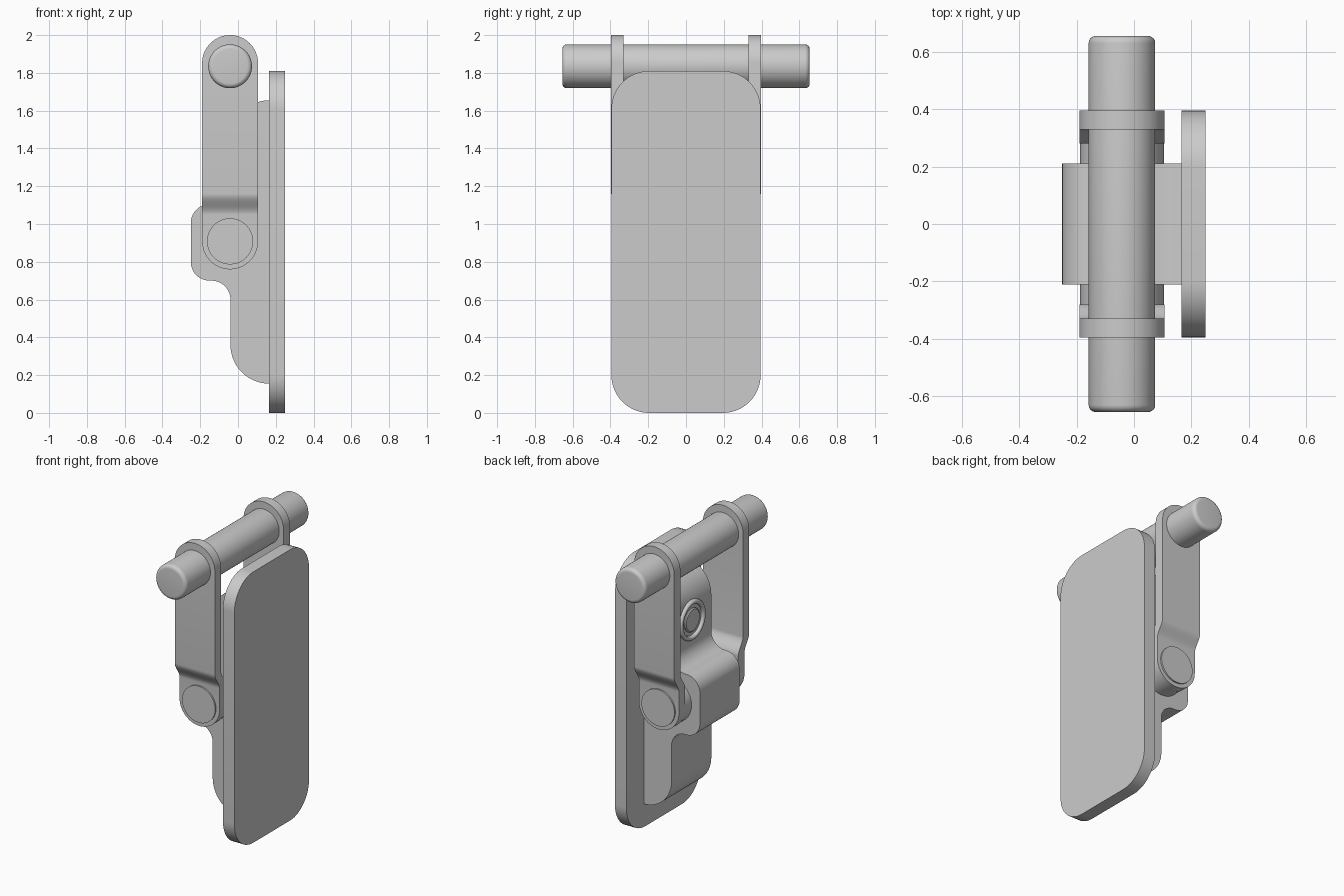
import bpy, bmesh
from math import sin, cos, pi, radians

if "Cube" in bpy.data.objects:
    bpy.data.objects.remove(bpy.data.objects["Cube"])

AX = -0.042          # x of the rod and pivot axes


def arc(cx, cy, r, a0, a1, n=14):
    return [(cx + r * cos(radians(a0 + (a1 - a0) * i / n)),
             cy + r * sin(radians(a0 + (a1 - a0) * i / n))) for i in range(n + 1)]


def finish(name, bm):
    bmesh.ops.remove_doubles(bm, verts=bm.verts, dist=1e-5)
    bmesh.ops.recalc_face_normals(bm, faces=bm.faces)
    me = bpy.data.meshes.new(name)
    bm.to_mesh(me)
    bm.free()
    ob = bpy.data.objects.new(name, me)
    bpy.context.collection.objects.link(ob)
    smooth(ob)
    return ob


def smooth(ob):
    bpy.ops.object.select_all(action='DESELECT')
    ob.select_set(True)
    bpy.context.view_layer.objects.active = ob
    bpy.ops.object.shade_smooth_by_angle(angle=radians(32))


def prism(name, profile, place, vec):
    bm = bmesh.new()
    f = bm.faces.new([bm.verts.new(place(a, b)) for a, b in profile])
    ext = bmesh.ops.extrude_face_region(bm, geom=[f], use_keep_orig=True)
    bmesh.ops.translate(bm, vec=vec,
                        verts=[g for g in ext['geom'] if isinstance(g, bmesh.types.BMVert)])
    return finish(name, bm)


def lathe(name, profile, origin, axis, n=64):
    """Revolve (radius, offset) points about the y or x axis through origin."""
    bm = bmesh.new()
    rings = []
    for r, h in profile:
        ring = []
        for i in range(n):
            u, v = r * cos(2 * pi * i / n), r * sin(2 * pi * i / n)
            p = (u, h, v) if axis == 'y' else (h, u, v)
            ring.append(bm.verts.new([p[k] + origin[k] for k in range(3)]))
        rings.append(ring)
    for a, b in zip(rings, rings[1:]):
        for i in range(n):
            j = (i + 1) % n
            bm.faces.new((a[i], a[j], b[j], b[i]))
    return finish(name, bm)


# Rounded rectangular plate
R = 0.2
outline = (arc(0.395 - R, 1.81 - R, R, 0, 90) + arc(-0.395 + R, 1.81 - R, R, 90, 180)
           + arc(-0.395 + R, R, R, 180, 270) + arc(0.395 - R, R, R, 270, 360))
prism("mounting_plate", outline, lambda y, z: (0.165, y, z), (0.084, 0, 0))

# Stepped central block carrying the pivot
block = (arc(0.165, 0.36, 0.205, 270, 180) + arc(-0.14, 0.6, 0.1, 0, 90)
         + arc(-0.15, 0.8, 0.1, 270, 180) + arc(-0.15, 1.005, 0.1, 180, 90)
         + arc(-0.14, 1.205, 0.1, 270, 360) + arc(0.165, 1.45, 0.205, 180, 90))
clean = [p for i, p in enumerate(block)
         if i == 0 or abs(p[0] - block[i - 1][0]) + abs(p[1] - block[i - 1][1]) > 1e-4]
prism("pivot_block", clean, lambda x, z: (x, -0.21, z), (0, 0.42, 0))


# Side arms: round-ended straps that jog inward near the pivot
def arm(name, side):
    w, z0, z1 = 0.148, 0.908, 1.852
    rows = [(w * sin(a), z0 - w * cos(a)) for a in [pi / 2 * i / 18 for i in range(19)]]
    rows += [(w, 1.05 + 0.11 * i / 12) for i in range(13)]
    rows += [(w * cos(a), z1 + w * sin(a)) for a in [pi / 2 * i / 18 for i in range(19)]]
    bm = bmesh.new()
    rings = []
    for hw, z in rows:
        t = min(1, max(0, (z - 1.05) / 0.11))
        y = 0.28 + 0.05 * t * t * (3 - 2 * t)
        rings.append([bm.verts.new((AX + dx, side * yy, z)) for dx, yy in
                      ((-hw, y), (hw, y), (hw, y + 0.066), (-hw, y + 0.066))])
    for a, b in zip(rings, rings[1:]):
        for i in range(4):
            j = (i + 1) % 4
            bm.faces.new((a[i], a[j], b[j], b[i]))
    finish(name, bm)


for side, tag in ((-1, "front"), (1, "back")):
    arm(tag + "_arm", side)
    # Spacer between block and arm, and the pin head outside it
    lathe(tag + "_spacer", [(0, side * 0.2), (0.146, side * 0.2), (0.146, side * 0.281),
                            (0, side * 0.281)], (AX, 0, 0.908), 'y')
    lathe(tag + "_pin_head", [(0, side * 0.27), (0.122, side * 0.27), (0.122, side * 0.356),
                              (0, side * 0.356)], (AX, 0, 0.908), 'y')

# Cross rod with rounded end edges
rod = ([(0, -0.655)] + arc(0.091, -0.63, 0.025, -90, 0, 6)
       + arc(0.091, 0.63, 0.025, 0, 90, 6) + [(0, 0.655)])
lathe("cross_rod", rod, (AX, 0, 1.835), 'y')

# Round fastener on the block face: raised rim around a plain recessed cap
rim = [(0.1, 0.01)] + [(r, -h) for r, h in arc(0.118, 0.006, 0.014, 180, 0, 8)] + [(0.132, 0.01)]
lathe("fastener_rim", rim, (-0.04, 0, 1.36), 'x')
lathe("fastener_cap", [(0, -0.012), (0.07, -0.012), (0.078, -0.006), (0.078, 0.01), (0, 0.01)],
      (-0.04, 0, 1.36), 'x')
